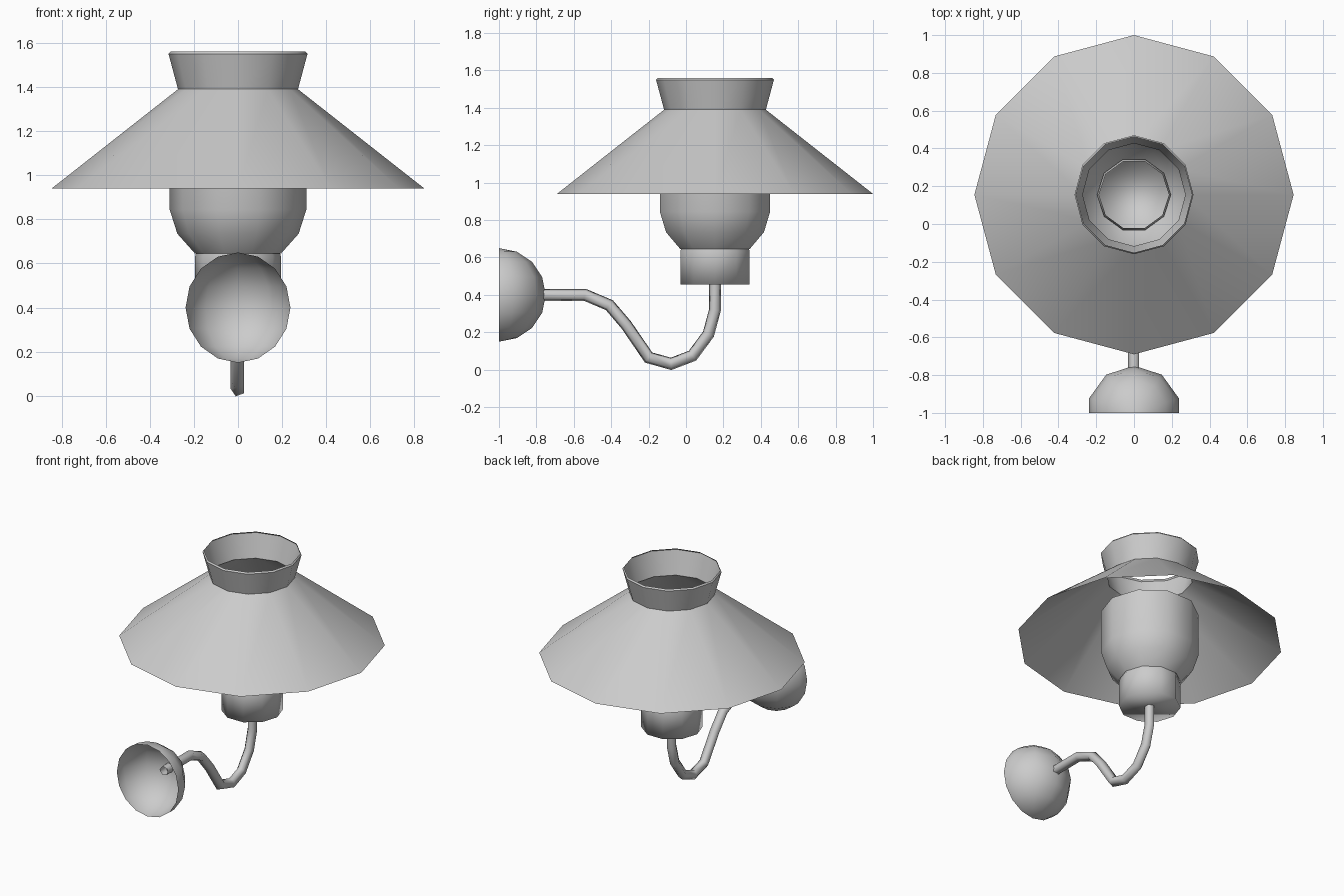
import bpy, bmesh, math
from mathutils import Vector

if "Cube" in bpy.data.objects:
    bpy.data.objects.remove(bpy.data.objects["Cube"])

AXIS_Y = 0.155  # lamp body axis


def make(name, verts, faces, angle=None):
    me = bpy.data.meshes.new(name)
    me.from_pydata(verts, [], faces)
    ob = bpy.data.objects.new(name, me)
    bpy.context.collection.objects.link(ob)
    bpy.ops.object.select_all(action='DESELECT')
    ob.select_set(True)
    bpy.context.view_layer.objects.active = ob
    if angle:
        bpy.ops.object.shade_smooth_by_angle(angle=math.radians(angle))
    else:
        bpy.ops.object.shade_smooth()
    return ob


def bridge(rings, n):
    return [(r * n + i, r * n + (i + 1) % n, (r + 1) * n + (i + 1) % n, (r + 1) * n + i)
            for r in range(rings - 1) for i in range(n)]


def lathe(name, profile, n, cap_first=False, angle=None):
    verts = [(r * math.cos(2 * math.pi * i / n), AXIS_Y + r * math.sin(2 * math.pi * i / n), z)
             for r, z in profile for i in range(n)]
    faces = bridge(len(profile), n)
    if cap_first:
        faces.append(tuple(reversed(range(n))))
    return make(name, verts, faces, angle)


# Conical shade with flared neck, open at both ends
lathe("shade", [(0.845, 0.94), (0.272, 1.39), (0.315, 1.55), (0.307, 1.56)], 12, angle=40)

# Open glass cup and the socket beneath it
lathe("glass_cup", [(0.195, 0.645), (0.275, 0.735), (0.31, 0.845), (0.31, 1.14)], 10, angle=60)
lathe("socket", [(0.195, 0.455), (0.195, 0.63), (0.185, 0.67)], 10, cap_first=True)

# Curved arm: five-sided tube swept along a path in the y-z plane
path = [Vector((0, y, z)) for y, z in [
    (-0.82, 0.4), (-0.54, 0.4), (-0.41, 0.345), (-0.32, 0.24), (-0.2, 0.065), (-0.08, 0.031),
    (0.035, 0.075), (0.12, 0.19), (0.155, 0.32), (0.155, 0.47)]]
verts, sides, rad = [], 5, 0.033
for k, p in enumerate(path):
    a = (p - path[k - 1]).normalized() if k else (path[1] - p).normalized()
    b = (path[k + 1] - p).normalized() if k < len(path) - 1 else a
    t = (a + b).normalized()
    side = Vector((0, -t.z, t.y)) / t.dot(a)
    for i in range(sides):
        ang = 2 * math.pi * i / sides
        verts.append(p + Vector((-rad * math.cos(ang), 0, 0)) + side * rad * math.sin(ang))
make("arm", verts, bridge(len(path), sides), angle=80)

# Wall mount: hollow half sphere, open at the back
bm = bmesh.new()
bmesh.ops.create_uvsphere(bm, u_segments=10, v_segments=8, radius=0.25)
bmesh.ops.bisect_plane(bm, geom=bm.verts[:] + bm.edges[:] + bm.faces[:], dist=1e-4,
                       plane_co=(0, 0, 0), plane_no=(0, -1, 0), clear_outer=True)
bmesh.ops.translate(bm, verts=bm.verts, vec=(0, -1, 0.4))
mount = make("wall_mount", [], [])
bm.to_mesh(mount.data)
bm.free()
mount.data.shade_smooth()
